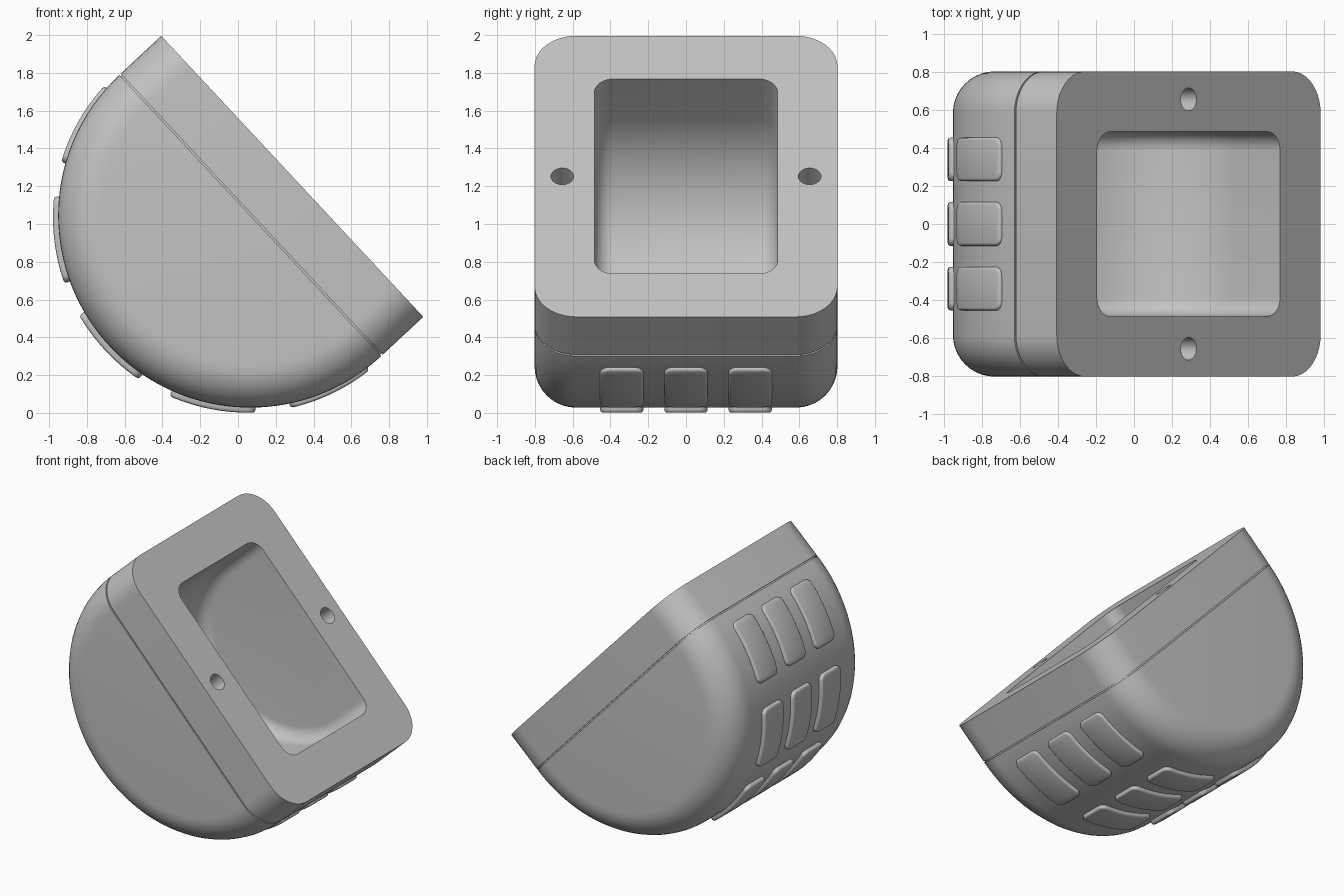
import bpy, bmesh, math
from mathutils import Matrix

if "Cube" in bpy.data.objects:
    bpy.data.objects.remove(bpy.data.objects["Cube"])

TILT = Matrix.Translation((0.065, 0, 1.045)) @ Matrix.Rotation(math.radians(47), 4, 'Y')
RADIUS, HALF_WIDTH, CORNER = 1.017, 0.802, 0.22
FACE = 0.304          # height of the mounting face above the seam

grey = bpy.data.materials.new("plain_grey")
grey.use_nodes = True
colour = (0.55, 0.55, 0.55, 1)
grey.diffuse_color = colour
grey.node_tree.nodes["Principled BSDF"].inputs["Base Color"].default_value = colour


def finish(bm, name):
    """Weld, orient and tilt a mesh, then link it as an object."""
    bmesh.ops.remove_doubles(bm, verts=bm.verts, dist=1e-5)
    bmesh.ops.recalc_face_normals(bm, faces=bm.faces)
    bm.transform(TILT)
    mesh = bpy.data.meshes.new(name)
    bm.to_mesh(mesh)
    bm.free()
    mesh.materials.append(grey)
    obj = bpy.data.objects.new(name, mesh)
    bpy.context.collection.objects.link(obj)
    return obj


def smooth(obj, degrees):
    bpy.ops.object.select_all(action='DESELECT')
    obj.select_set(True)
    bpy.context.view_layer.objects.active = obj
    bpy.ops.object.shade_smooth_by_angle(angle=math.radians(degrees))


def bridge(bm, a, b, closed=True):
    count = len(a)
    for i in range(count if closed else count - 1):
        j = (i + 1) % count
        bm.faces.new((a[i], a[j], b[j], b[i]))


def half_outline(radius, half, corner, steps=10):
    """Half of a rounded rectangle, from one end of the axis to the other."""
    arc = []
    for i in range(steps + 1):
        t = math.pi / 2 * i / steps
        arc.append((radius - corner + corner * math.sin(t),
                    half - corner + corner * math.cos(t)))
    upper = [(0, half)] + arc
    return upper + [(x, -y) for x, y in reversed(upper)]


def domed_block(name, radius, half, corner, levels, steps=72):
    """Half-round dome below the seam, with an upright rounded block above."""
    bm = bmesh.new()
    outline = half_outline(radius, half, corner)
    rows = []
    for i in range(steps + 1):
        t = math.pi * i / steps
        rows.append([bm.verts.new((x * math.cos(t), y, -x * math.sin(t)))
                     for x, y in outline])
    for a, b in zip(rows, rows[1:]):
        bridge(bm, a, b, closed=False)
    rings = []
    for inset, height in levels:
        h = half_outline(radius - inset, half - inset, corner - inset)
        full = h + [(-x, y) for x, y in reversed(h[1:-1])]
        rings.append([bm.verts.new((x, y, height)) for x, y in full])
    for a, b in zip(rings, rings[1:]):
        bridge(bm, a, b)
    bm.faces.new(rings[-1])
    return finish(bm, name)


def cut(target, cutter):
    mod = target.modifiers.new("cut", 'BOOLEAN')
    mod.operation = 'DIFFERENCE'
    mod.solver = 'EXACT'
    mod.object = cutter
    bpy.context.view_layer.objects.active = target
    bpy.ops.object.modifier_apply(modifier=mod.name)
    bpy.data.objects.remove(cutter)


# Housing with a fine groove along the seam
groove = 0.01
housing = domed_block("housing", RADIUS, HALF_WIDTH, CORNER,
                      [(0, 0), (groove, 0), (groove, groove), (0, groove), (0, FACE)])

# Round-bottomed pocket
cut(housing, domed_block("pocket_cutter", 0.705, 0.485, 0.1, [(0, 0), (0, FACE + 0.1)]))

# Screw holes on either side of the pocket
for side in (-1, 1):
    bm = bmesh.new()
    bmesh.ops.create_cone(bm, cap_ends=True, segments=32, radius1=0.06, radius2=0.06,
                          depth=0.6, matrix=Matrix.Translation((0, side * 0.655, FACE)))
    cut(housing, finish(bm, "hole_cutter"))
smooth(housing, 30)


def grip_pad(name, angle, y_centre):
    """Rounded pad wrapped around the dome."""
    bm = bmesh.new()
    length, width, corner, drop = 0.235, 0.115, 0.045, 0.017
    rings = []
    for inset, r in ((0, 0.98), (0, 1.017), (0.004, 1.026), (0.009, 1.030), (0.016, 1.032)):
        l, w, c = length - inset, width - inset, corner - inset
        end = []
        for i in range(7):
            t = math.pi / 2 * i / 6
            end.append((-l + c - c * math.cos(t), w - c + c * math.sin(t)))
        straight = [((l - c) * (i / 5 - 1), w) for i in range(1, 10)]
        side = end + straight + [(-s, y) for s, y in reversed(end)]
        ring = side + [(s, -y) for s, y in reversed(side)]
        rings.append([bm.verts.new((r * math.sin(angle + s / 1.035), y + y_centre,
                                    -drop - r * math.cos(angle + s / 1.035)))
                      for s, y in ring])
    for a, b in zip(rings, rings[1:]):
        bridge(bm, a, b)
    for ring in (rings[0], rings[-1]):
        half = len(ring) // 2
        bridge(bm, ring[:half], ring[:half - 1:-1], closed=False)
    smooth(finish(bm, name), 50)


# Grip pads in five rows of three
for row in range(5):
    for column in range(3):
        grip_pad(f"grip_pad_{row + 1}_{column + 1}",
                 math.radians(36.3) * (row - 2), 0.34 * (column - 1))
